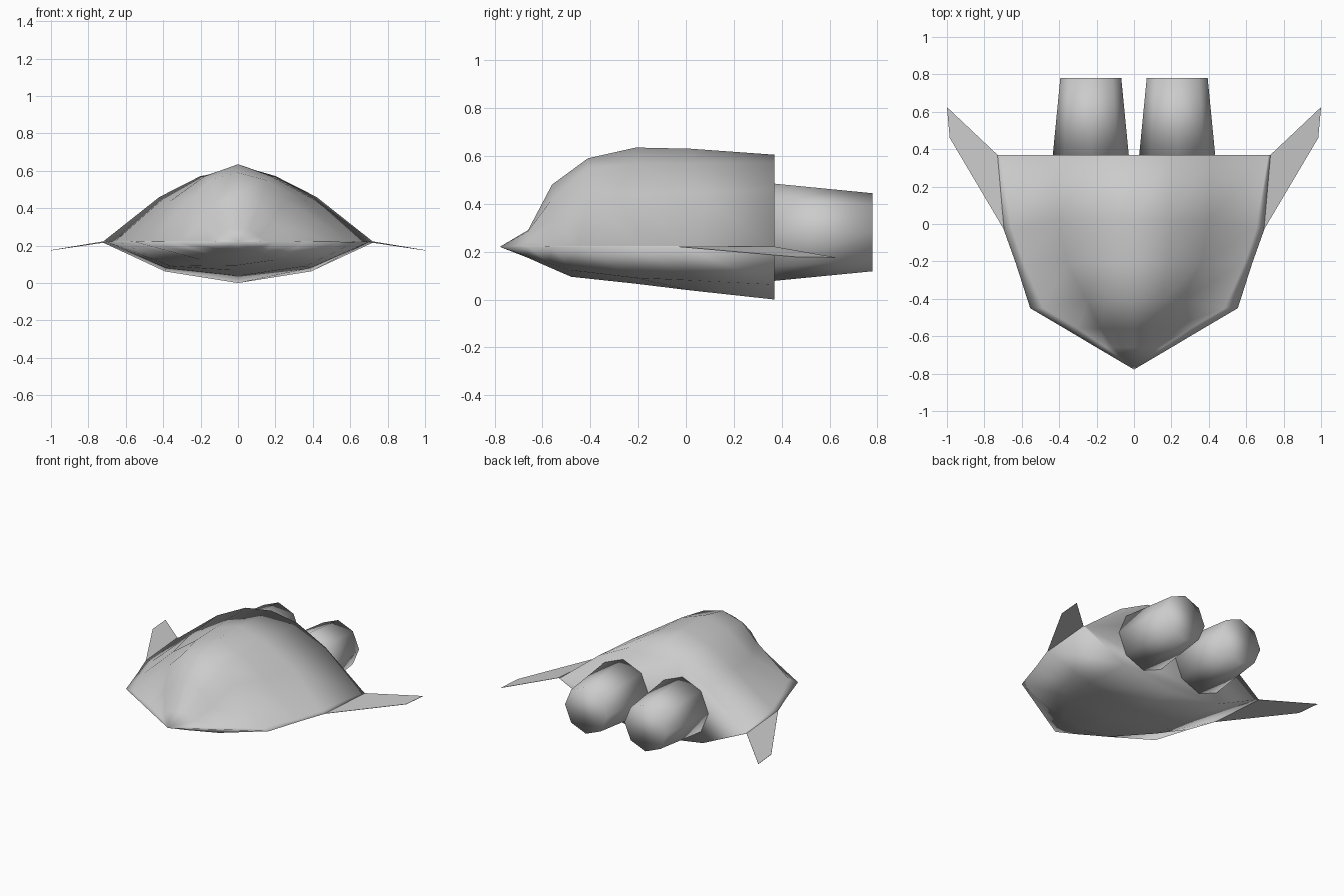
import bpy, bmesh, math
from mathutils import Matrix

if "Cube" in bpy.data.objects:
    bpy.data.objects.remove(bpy.data.objects["Cube"])

grey = bpy.data.materials.new("plain grey")
grey.diffuse_color = (0.6, 0.6, 0.6, 1)
grey.use_nodes = True
grey.node_tree.nodes["Principled BSDF"].inputs["Base Color"].default_value = grey.diffuse_color


def finish(name, bm, smooth=True):
    """Turn a bmesh into a named, coloured object."""
    bmesh.ops.recalc_face_normals(bm, faces=bm.faces)
    mesh = bpy.data.meshes.new(name)
    bm.to_mesh(mesh)
    bm.free()
    mesh.materials.append(grey)
    for p in mesh.polygons:
        p.use_smooth = smooth
    ob = bpy.data.objects.new(name, mesh)
    bpy.context.collection.objects.link(ob)
    return ob


# Hull stations: y of roof, rim and belly, then ridge z, shoulder x z, flank x z,
# inner rim x, rim x, chine x z, keel z
RIM_Z = 0.22
stations = [
    ((-0.66, -0.66, -0.66), 0.29, 0.06, 0.285, 0.11, 0.25, 0.15, 0.20, 0.08, 0.18, 0.174),
    ((-0.56, -0.56, -0.57), 0.48, 0.11, 0.42, 0.18, 0.33, 0.30, 0.368, 0.13, 0.15, 0.134),
    ((-0.41, -0.45, -0.48), 0.59, 0.15, 0.55, 0.25, 0.45, 0.485, 0.555, 0.19, 0.122, 0.095),
    ((-0.21, -0.21, -0.21), 0.635, 0.18, 0.57, 0.36, 0.44, 0.59, 0.632, 0.36, 0.09, 0.066),
    ((0.02, -0.02, 0.02), 0.63, 0.19, 0.57, 0.40, 0.45, 0.655, 0.70, 0.385, 0.08, 0.038),
    ((0.37, 0.37, 0.37), 0.605, 0.20, 0.572, 0.42, 0.46, 0.718, 0.73, 0.39, 0.062, 0.0),
]

# Hull: closed rings lofted from the nose point to the flat stern
bm = bmesh.new()
nose = bm.verts.new((0, -0.778, RIM_Z))
rings = []
for (yt, yr, yb), ridge, sx, sz, fx, fz, ix, rx, cx, cz, keel in stations:
    half = [(sx, yt, sz), (fx, yt, fz), (ix, yr, RIM_Z + 0.004),
            (rx, yr, RIM_Z), (cx, yb, cz)]
    loop = ([(0, yt, ridge)] + half + [(0, yb, keel)]
            + [(-x, y, z) for x, y, z in reversed(half)])
    rings.append([bm.verts.new(p) for p in loop])
n = len(rings[0])
for i in range(n):
    bm.faces.new((nose, rings[0][i], rings[0][(i + 1) % n]))
    for a, b in zip(rings, rings[1:]):
        bm.faces.new((a[i], b[i], b[(i + 1) % n], a[(i + 1) % n]))
bm.faces.new(rings[-1])
finish("hull", bm)

for side, label in ((1, "right"), (-1, "left")):
    # Thruster: tapered eight-sided barrel
    bm = bmesh.new()
    bmesh.ops.create_cone(
        bm, cap_ends=True, segments=8, radius1=0.203, radius2=0.163, depth=0.41,
        matrix=Matrix.Translation((0.231 * side, 0.575, 0.281))
        @ Matrix.Rotation(-math.pi / 2, 4, 'X'))
    finish(label + "_thruster", bm)

    # Wing: thin swept blade rooted on the rim
    bm = bmesh.new()
    outline = [(0.695, -0.03, 0.22), (0.985, 0.46, 0.177),
               (1.0, 0.625, 0.175), (0.73, 0.37, 0.22)]
    layers = [[bm.verts.new((x * side, y, z + dz)) for x, y, z in outline]
              for dz in (-0.001, 0.001)]
    for layer in layers:
        bm.faces.new(layer)
    for i in range(4):
        j = (i + 1) % 4
        bm.faces.new((layers[0][i], layers[0][j], layers[1][j], layers[1][i]))
    finish(label + "_wing", bm, smooth=False)
